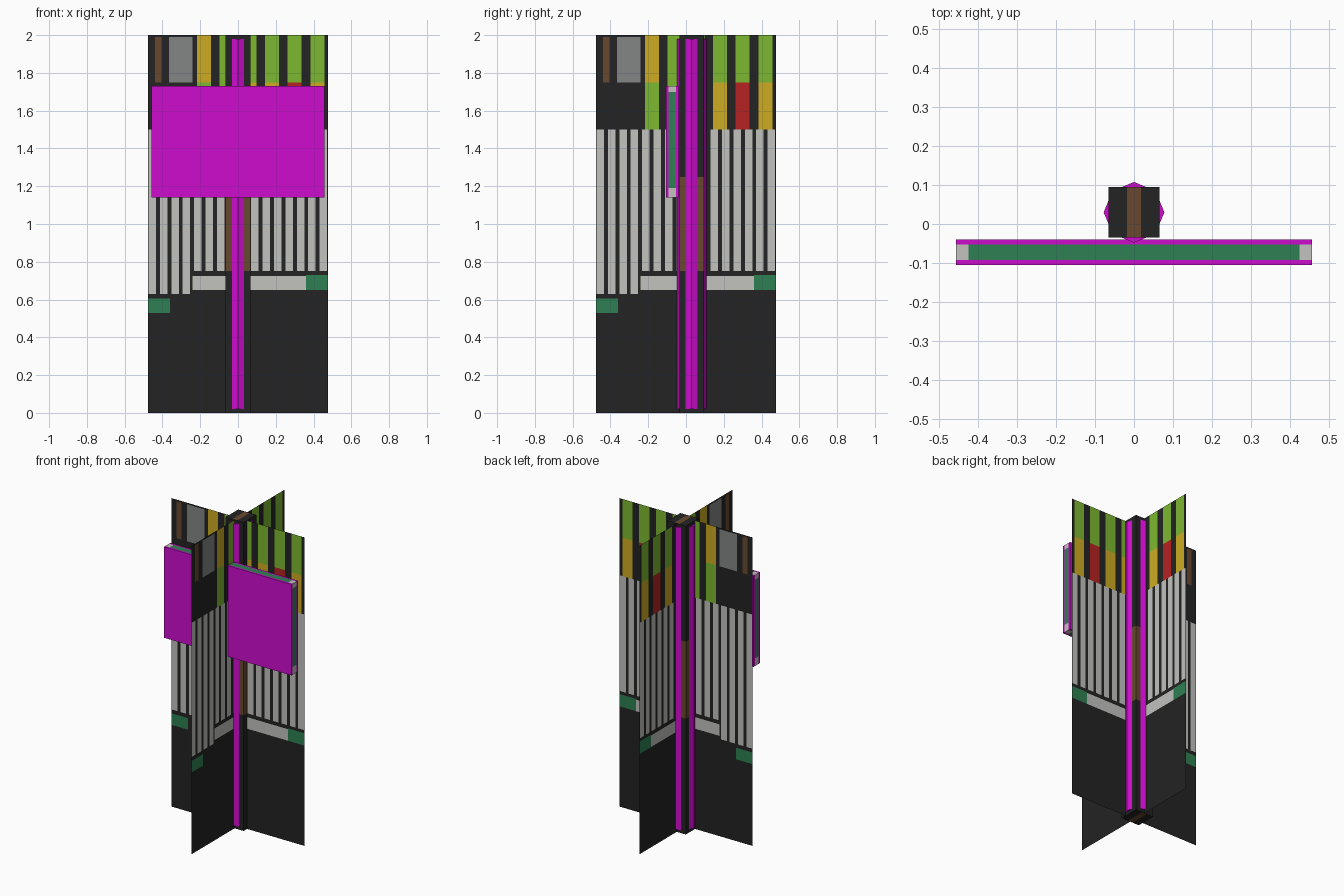
import bpy, bmesh, math

if "Cube" in bpy.data.objects:
    bpy.data.objects.remove(bpy.data.objects["Cube"])


def lin(c):
    c /= 255
    return c / 12.92 if c <= 0.04045 else ((c + 0.055) / 1.055) ** 2.4


COLOURS = {
    "charcoal": (35, 35, 35), "pale_grey": (194, 194, 191),
    "magenta": (207, 12, 207), "lime_green": (125, 184, 48),
    "yellow": (205, 172, 34), "red": (182, 34, 34),
    "mid_grey": (132, 134, 134), "brown": (104, 73, 46),
    "sea_green": (46, 128, 82),
}
NAMES = list(COLOURS)
MATS = []
for n, rgb in COLOURS.items():
    m = bpy.data.materials.new(n)
    m.diffuse_color = (*[lin(c) for c in rgb], 1)
    m.use_nodes = True
    m.node_tree.nodes["Principled BSDF"].inputs["Base Color"].default_value = m.diffuse_color
    MATS.append(m)


def finish(name, bm):
    me = bpy.data.meshes.new(name)
    bm.to_mesh(me)
    bm.free()
    for m in MATS:
        me.materials.append(m)
    ob = bpy.data.objects.new(name, me)
    bpy.context.collection.objects.link(ob)
    return ob


def box(name, lo, hi, rule, cuts=()):
    """Box cut by (axis, position) planes, coloured by rule(centre, normal)."""
    bm = bmesh.new()
    bmesh.ops.create_cube(bm, size=1)
    for v in bm.verts:
        v.co = [(a + b) / 2 + c * (b - a) for a, b, c in zip(lo, hi, v.co)]
    for axis, pos in cuts:
        co, no = [0, 0, 0], [0, 0, 0]
        co[axis], no[axis] = pos, 1
        bmesh.ops.bisect_plane(bm, geom=bm.verts[:] + bm.edges[:] + bm.faces[:],
                               plane_co=co, plane_no=no)
    bm.normal_update()
    for f in bm.faces:
        f.material_index = NAMES.index(rule(f.calc_center_median(), f.normal))
    return finish(name, bm)


# Painted rectangles of a crossed panel: (u0, u1, z0, z1, colour)
HALF = 0.477
rects = [(-0.44, -0.405, 1.75, 1.99, "brown"), (-0.365, -0.24, 1.75, 1.99, "mid_grey")]
top = ["yellow"] + ["lime_green"] * 5
low = ["lime_green", "lime_green", "yellow", "yellow", "red", "yellow"]
for i in range(6):                                   # upper coloured bars
    c = -0.18 + 0.12 * i
    rects += [(c - 0.037, c + 0.037, 1.75, 2.0, top[i]),
              (c - 0.037, c + 0.037, 1.5, 1.75, low[i])]
for i in range(16):                                  # pale slats
    c = -0.454 + 0.0604 * i
    rects.append((c - 0.02, c + 0.02, 0.63 if i < 4 else 0.75, 1.5, "pale_grey"))
rects += [(-0.24, 0.36, 0.65, 0.725, "pale_grey"),   # lower bands
          (0.36, HALF, 0.65, 0.73, "sea_green"),
          (-HALF, -0.36, 0.53, 0.605, "sea_green")]


def panel(name, along_y):
    """Flat sheet cut along the painted rectangles."""
    us = sorted({round(u, 4) for r in rects for u in r[:2] if abs(u) < HALF} | {-HALF, HALF})
    zs = sorted({z for r in rects for z in r[2:4]} | {0, 2})
    bm = bmesh.new()
    grid = [[bm.verts.new((0, u, z) if along_y else (u, 0, z)) for z in zs] for u in us]
    for i in range(len(us) - 1):
        for j in range(len(zs) - 1):
            f = bm.faces.new((grid[i][j], grid[i + 1][j], grid[i + 1][j + 1], grid[i][j + 1]))
            u, z = (us[i] + us[i + 1]) / 2, (zs[j] + zs[j + 1]) / 2
            hit = [r[4] for r in rects if r[0] < u < r[1] and r[2] < z < r[3]]
            f.material_index = NAMES.index(hit[0] if hit else "charcoal")
    return finish(name, bm)


panel("cross_panel_wide", False)
panel("cross_panel_deep", True)


# Square post with a brown middle band and brown strip on its ends
def post_rule(c, n):
    if abs(n.z) > 0.5:
        return "brown" if abs(c.x) < 0.018 else "charcoal"
    return "brown" if 0.75 < c.z < 1.25 else "charcoal"


box("square_post", (-0.065, -0.035, 0), (0.065, 0.095, 2), post_rule,
    [(2, 0.75), (2, 1.25), (0, -0.018), (0, 0.018)])

# Eight-sided rod whose corners poke through the post sides
bm = bmesh.new()
bmesh.ops.create_cone(bm, cap_ends=True, segments=8, radius1=0.078, radius2=0.078, depth=1.96)
for f in bm.faces:
    f.material_index = NAMES.index("magenta")
rod = finish("octagonal_rod", bm)
rod.location = (0, 0.03, 1.0)


# Sign board: green core with pale ends between two magenta plates
def core_rule(c, n):
    return "sea_green" if abs(c.x) < 0.425 and abs(n.x) < 0.5 or \
        (abs(n.x) > 0.5 and 1.19 < c.z < 1.70) else "pale_grey"


box("sign_core", (-0.457, -0.092, 1.14), (0.457, -0.053, 1.73), core_rule,
    [(0, -0.425), (0, 0.425), (2, 1.19), (2, 1.70)])
for name, y0, y1 in (("sign_front_plate", -0.105, -0.092), ("sign_back_plate", -0.053, -0.04)):
    box(name, (-0.457, y0, 1.14), (0.457, y1, 1.73), lambda c, n: "magenta")
